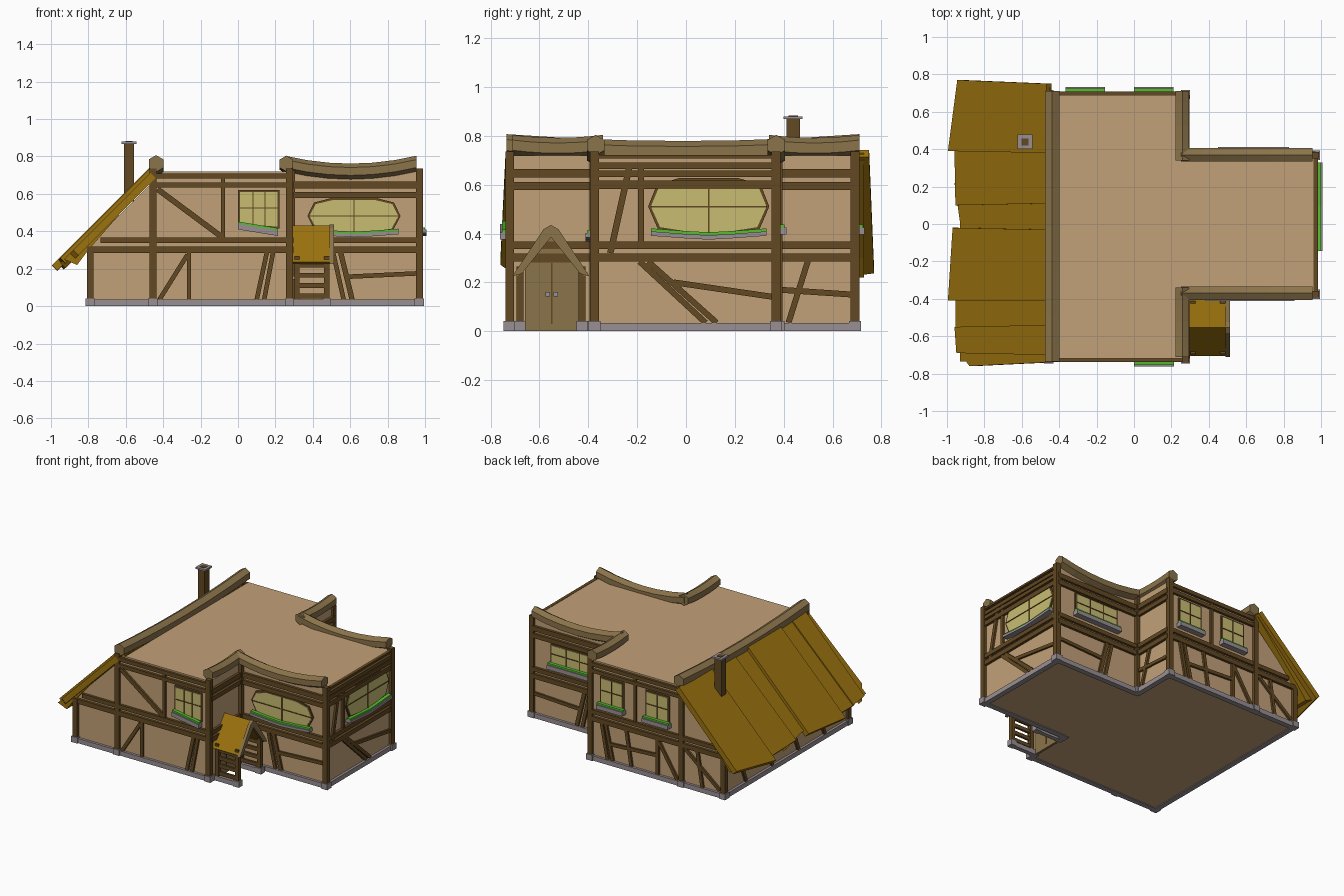
import bpy, bmesh, math
from mathutils import Vector


def material(name, rgb):
    m = bpy.data.materials.new(name)
    lin = [((c / 255 + 0.055) / 1.055) ** 2.4 if c > 10 else c / 255 / 12.92 for c in rgb]
    m.diffuse_color = (*lin, 1)
    return m


PLASTER = material("tan plaster", (194, 161, 120))
TIMBER = material("dark timber", (98, 72, 34))
BEAM = material("light beam wood", (138, 115, 74))
ROOF = material("ochre roof", (154, 113, 14))
PANE = material("yellow glass", (200, 188, 114))
STONE = material("grey stone", (152, 143, 146))
LEAF = material("green leaves", (88, 190, 48))


def loft(name, rings, mat):
    """Closed solid through a list of equal-sized rings."""
    bm = bmesh.new()
    vs = [[bm.verts.new(p) for p in ring] for ring in rings]
    n = len(vs[0])
    for a, b in zip(vs, vs[1:]):
        for i in range(n):
            bm.faces.new((a[i], a[(i + 1) % n], b[(i + 1) % n], b[i]))
    bm.faces.new(vs[0])
    bm.faces.new(vs[-1])
    bmesh.ops.recalc_face_normals(bm, faces=bm.faces)
    me = bpy.data.meshes.new(name)
    bm.to_mesh(me)
    bm.free()
    me.materials.append(mat)
    ob = bpy.data.objects.new(name, me)
    bpy.context.collection.objects.link(ob)
    return ob


# A wall is (axis of its normal, position, outward sign)
FRONT, BACK = ("y", -0.72, -1), ("y", 0.69, 1)
WING_F, WING_B = ("y", -0.37, -1), ("y", 0.37, 1)
END, SIDE, LEAN = ("x", 0.965, 1), ("x", 0.28, 1), ("x", -0.79, -1)


def prism(name, wall, pts, d0, d1, mat):
    """Outline (u, z) on a wall, extruded outwards from depth d0 to d1."""
    ax, c, s = wall
    return loft(name, [[(u, c + s * d, z) if ax == "y" else (c + s * d, u, z)
                        for u, z in pts] for d in (d0, d1)], mat)


def rect(u0, u1, z0, z1):
    return [(u0, z0), (u1, z0), (u1, z1), (u0, z1)]


def box(name, x0, x1, y0, y1, z0, z1, mat):
    return prism(name, ("y", 0, 1), rect(x0, x1, z0, z1), y0, y1, mat)


def timber(wall, u0, z0, u1, z1, w=0.024, d=0.014, name="timber_brace"):
    a, b = Vector((u0, z0)), Vector((u1, z1))
    t = (b - a).normalized() * w / 2
    n = Vector((-t.y, t.x))
    prism(name, wall, [a + n, a - n, b - n, b + n], -0.005, d, TIMBER)


def rails(wall, u0, u1, heights):
    for z, w in heights:
        timber(wall, u0, z, u1, z, w, 0.018, "timber_rail")


# ---- Walls ----
prism("main_walls", ("y", 0, 1), [(-0.79, 0.005), (0.28, 0.005), (0.28, 0.72), (-0.40, 0.72), (-0.79, 0.33)],
      -0.72, 0.69, PLASTER)
box("wing_walls", 0.28, 0.965, -0.37, 0.37, 0.005, 0.72, PLASTER)

# ---- Stone footing strips and corner posts ----
for wall, u0, u1 in ((FRONT, -0.79, 0.28), (BACK, -0.79, 0.28), (WING_F, 0.28, 0.97), (WING_B, 0.28, 0.97),
                     (END, -0.37, 0.37), (SIDE, -0.72, -0.66), (SIDE, -0.44, -0.37), (SIDE, 0.37, 0.69),
                     (LEAN, -0.72, 0.69)):
    prism("stone_footing", wall, rect(u0, u1, 0, 0.034), -0.02, 0.018, STONE)
for x, y, h in ((-0.79, -0.722, 0.32), (-0.79, 0.692, 0.32), (-0.455, -0.722, 0.735), (-0.455, 0.692, 0.735),
                (0.275, -0.722, 0.735), (0.275, 0.692, 0.735), (0.288, -0.378, 0.735), (0.288, 0.378, 0.735),
                (0.97, -0.375, 0.735), (0.97, 0.368, 0.735)):
    box("corner_post", x - 0.018, x + 0.018, y - 0.018, y + 0.018, 0.03, h, TIMBER)
    box("post_stone", x - 0.025, x + 0.025, y - 0.025, y + 0.025, 0, 0.042, STONE)

# ---- Horizontal rails ----
MID = [(0.302, 0.034), (0.352, 0.03)]
TOP = [(0.648, 0.026), (0.695, 0.028)]
LOW_TOP = [(0.595, 0.032), (0.647, 0.036)]
for wall in (FRONT, BACK):
    rails(wall, -0.79, 0.28, MID[:1])
    rails(wall, -0.735, 0.28, MID[1:])
    rails(wall, -0.45, 0.28, TOP)
for wall in (WING_F, WING_B):
    rails(wall, 0.28, 0.97, MID + LOW_TOP)
rails(END, -0.37, 0.37, MID + [(0.60, 0.034), (0.645, 0.026), (0.678, 0.026), (0.715, 0.014)])
rails(SIDE, -0.72, -0.37, MID + LOW_TOP)
rails(SIDE, 0.37, 0.69, MID + LOW_TOP)
rails(LEAN, -0.72, 0.69, MID[:1])

# ---- Braces: shared pattern on front and back, then each wall's own ----
for wall in (FRONT, BACK):
    timber(wall, -0.42, 0.035, -0.27, 0.275)
    timber(wall, -0.262, 0.035, -0.262, 0.285)
    timber(wall, 0.10, 0.035, 0.155, 0.29)
    timber(wall, 0.14, 0.035, 0.188, 0.29)
    timber(wall, -0.08, 0.36, -0.08, 0.69, 0.02)
timber(FRONT, -0.43, 0.625, -0.08, 0.365, 0.03)
timber(BACK, -0.05, 0.035, -0.01, 0.29)
timber(BACK, -0.25, 0.17, 0.12, 0.15)
timber(BACK, -0.76, 0.05, -0.48, 0.28)
timber(BACK, -0.62, 0.035, -0.58, 0.29)
for wall in (WING_F, WING_B):
    timber(wall, 0.61, 0.035, 0.548, 0.29, 0.028)
    timber(wall, 0.565, 0.035, 0.508, 0.29)
    timber(wall, 0.585, 0.157, 0.96, 0.175)
timber(END, -0.31, 0.32, -0.23, 0.68, 0.026)
timber(END, -0.185, 0.36, -0.185, 0.69)
timber(END, -0.19, 0.285, 0.08, 0.035)
timber(END, -0.155, 0.285, 0.125, 0.035)
timber(END, -0.05, 0.20, 0.36, 0.14)
timber(SIDE, 0.38, 0.17, 0.68, 0.15)
timber(SIDE, 0.42, 0.035, 0.50, 0.29)
for y in (-0.45, -0.15, 0.15, 0.45):
    timber(LEAN, y, 0.035, y + 0.1, 0.29)


# ---- Windows ----
def window(wall, pts, bars_u, bars_z):
    us, zs = [p[0] for p in pts], [p[1] for p in pts]
    u0, u1, z0, z1 = min(us), max(us), min(zs), max(zs)
    cu, cz = (u0 + u1) / 2, (z0 + z1) / 2
    ku, kz = 1 + 0.022 / (u1 - u0), 1 + 0.022 / (z1 - z0)
    prism("window_frame", wall, [(cu + (u - cu) * ku, cz + (z - cz) * kz) for u, z in pts], -0.002, 0.009, TIMBER)
    prism("window_pane", wall, pts, 0.004, 0.012, PANE)
    for u in bars_u:
        timber(wall, u, z0, u, z1, 0.006, 0.016, "window_bar")
    for z in bars_z:
        timber(wall, u0, z, u1, z, 0.006, 0.016, "window_bar")


def flower_box(wall, top, h):
    """Planter along a line of points, leaves on top."""
    low = [(u, z - h) for u, z in reversed(top)]
    prism("flower_box", wall, top + low, -0.002, 0.042, STONE)
    prism("flower_leaves", wall, [(u, z + 0.012) for u, z in top] + top[::-1], 0.01, 0.034, LEAF)


def oval_window(wall, c, hw, z0, z1):
    h = z1 - z0
    half = [(1, 0.52), (0.86, 0.88), (0.48, 1)]
    pts = [(c + hw * a, z0 + h * b) for a, b in half] + [(c - hw * a, z0 + h * b) for a, b in half[::-1]]
    pts += [(c - hw * 0.84, z0 + h * 0.14), (c, z0), (c + hw * 0.84, z0 + h * 0.14)]
    window(wall, pts, [c], [z0 + h * 0.52])
    flower_box(wall, [(c - hw, z0 + 0.014), (c - hw * 0.45, z0 + 0.004), (c, z0 - 0.002),
                      (c + hw * 0.45, z0 + 0.004), (c + hw, z0 + 0.014)], 0.018)


oval_window(WING_F, 0.62, 0.238, 0.388, 0.567)
oval_window(END, 0.093, 0.237, 0.395, 0.617)
window(FRONT, [(0.012, 0.44), (0.21, 0.425), (0.21, 0.61), (0.012, 0.61)], [0.08, 0.145], [0.525])
flower_box(FRONT, [(0.0, 0.44), (0.215, 0.405)], 0.03)
for c in (0.105, -0.26):
    window(BACK, rect(c - 0.085, c + 0.085, 0.43, 0.61), [c], [0.525])
    flower_box(BACK, [(c - 0.105, 0.425), (c + 0.105, 0.425)], 0.03)
window(WING_B, rect(0.47, 0.81, 0.43, 0.56), [0.585, 0.695], [0.5])
flower_box(WING_B, [(0.45, 0.425), (0.83, 0.425)], 0.03)


# ---- Sagging hexagonal eave beams ----
def beam(name, a, b, sag, r=0.042, steps=6):
    a, b = Vector(a), Vector(b)
    side = (b - a).cross(Vector((0, 0, 1))).normalized()
    rings = []
    for i in range(steps + 1):
        t = i / steps
        c = a.lerp(b, t) - Vector((0, 0, sag * 4 * t * (1 - t)))
        rings.append([c + side * r * math.sin(k * math.pi / 3) + Vector((0, 0, r * math.cos(k * math.pi / 3)))
                      for k in range(6)])
    loft(name, rings, BEAM)


beam("lean_to_ridge_beam", (-0.438, -0.735, 0.762), (-0.438, 0.71, 0.762), 0.028, 0.045)
for s in (-1, 1):
    beam("wing_eave_beam", (0.25, s * 0.37, 0.762), (0.955, s * 0.37, 0.762), 0.042)
    beam("main_eave_beam", (0.258, s * 0.71, 0.762), (0.258, s * 0.34, 0.762), 0.012)


# ---- Lean-to roof of wide overlapping boards ----
def board(y0, y1, yb0, yb1, xb0, xb1, lift, t=0.04):
    top = [(-0.468, y0), (-0.468, y1), (xb1, yb1), (xb0, yb0)]
    upper = [Vector((x, y, x + 1.195 + lift)) for x, y in top]
    n = Vector((0.7, 0, -0.7)) * t
    loft("roof_board", [upper, [p + n for p in upper]], ROOF)


board(0.38, 0.75, 0.39, 0.77, -0.995, -0.945, 0.015)
board(0.11, 0.40, 0.10, 0.40, -0.955, -0.96, 0.0)
board(-0.04, 0.13, -0.03, 0.22, -0.925, -0.96, -0.012)
board(-0.41, -0.03, -0.41, -0.02, -0.995, -0.97, 0.018)
board(-0.56, -0.39, -0.57, -0.39, -0.955, -0.955, 0.0)
board(-0.70, -0.54, -0.69, -0.55, -0.95, -0.96, 0.012)
board(-0.74, -0.66, -0.76, -0.66, -0.88, -0.95, -0.015)
prism("roof_underlay", ("y", 0, 1), [(-0.45, 0.70), (-0.45, 0.73), (-0.93, 0.25), (-0.86, 0.22), (-0.80, 0.30)],
      -0.735, 0.73, ROOF)

# ---- Chimney ----
box("chimney", -0.61, -0.556, 0.412, 0.466, 0.56, 0.87, TIMBER)
box("chimney_cap", -0.622, -0.544, 0.40, 0.478, 0.868, 0.88, STONE)
box("chimney_flue", -0.602, -0.564, 0.42, 0.458, 0.878, 0.883, TIMBER)

# ---- Porch: double door, gabled roof, side fences ----
prism("door", SIDE, [(-0.66, 0.0), (-0.44, 0.0), (-0.44, 0.27), (-0.55, 0.40), (-0.66, 0.27)], -0.005, 0.012, BEAM)
timber(SIDE, -0.55, 0.03, -0.55, 0.28, 0.005, 0.015, "door_gap")
timber(SIDE, -0.66, 0.285, -0.44, 0.285, 0.008, 0.015, "door_lintel")
for y in (-0.567, -0.533):
    prism("door_handle", SIDE, rect(y - 0.009, y + 0.009, 0.142, 0.16), 0.01, 0.022, STONE)
for s in (-1, 1):
    yc = -0.553
    slope = [(yc, 0.43), (yc + s * 0.152, 0.235), (yc + s * 0.135, 0.225), (yc, 0.40)]
    trim = [(yc, 0.435), (yc + s * 0.03, 0.418), (yc + s * 0.158, 0.225), (yc + s * 0.12, 0.235), (yc, 0.385)]
    prism("porch_roof", SIDE, slope, 0.0, 0.215, ROOF)
    prism("porch_gable_trim", SIDE, trim, 0.21, 0.232, BEAM)
    y = yc + s * 0.127
    for x in (0.315, 0.475):
        box("porch_post", x - 0.014, x + 0.014, y - 0.014, y + 0.014, 0.03, 0.265, TIMBER)
    for z in (0.055, 0.11, 0.165, 0.22):
        box("porch_fence_rail", 0.315, 0.475, y - 0.008, y + 0.008, z - 0.013, z + 0.013, TIMBER)
    box("porch_post_stone", 0.452, 0.498, y - 0.022, y + 0.022, 0, 0.042, STONE)
    box("porch_footing", 0.28, 0.47, y - 0.016, y + 0.016, 0, 0.034, STONE)
